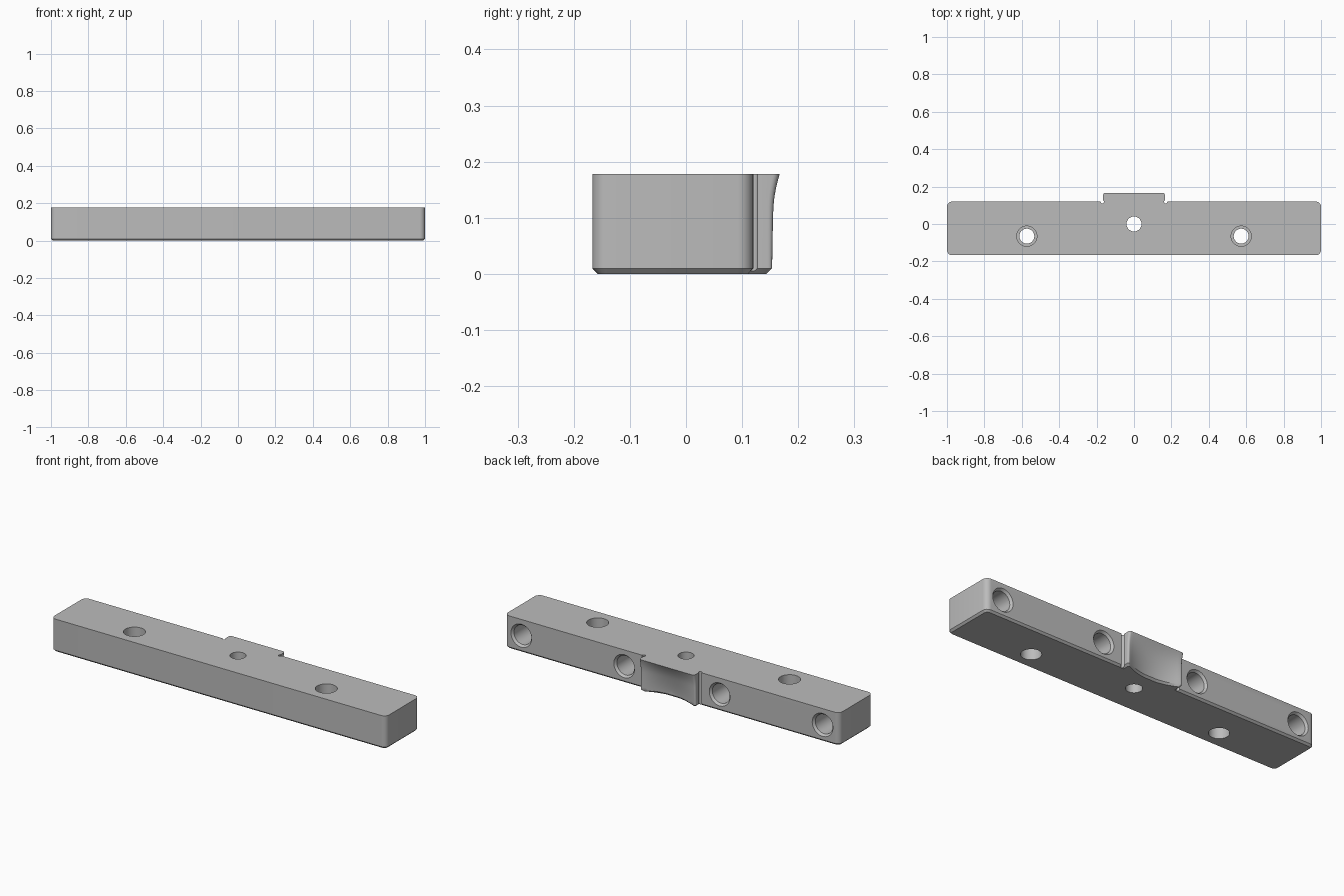
import bpy, bmesh
from math import sin, cos, pi, radians, sqrt
from mathutils import Matrix, Vector

cube = bpy.data.objects.get("Cube")
if cube:
    bpy.data.objects.remove(cube, do_unlink=True)

grey = bpy.data.materials.new("plain grey")
grey.use_nodes = True
colour = (0.5, 0.5, 0.5, 1)
grey.diffuse_color = colour
grey.node_tree.nodes["Principled BSDF"].inputs["Base Color"].default_value = colour

HEIGHT, CHAMFER = 0.178, 0.01
FRONT, BACK = -0.167, 0.12
TAB_W = 0.165


def make_object(name, bm):
    bmesh.ops.recalc_face_normals(bm, faces=bm.faces)
    mesh = bpy.data.meshes.new(name)
    bm.to_mesh(mesh)
    bm.free()
    mesh.materials.append(grey)
    ob = bpy.data.objects.new(name, mesh)
    bpy.context.collection.objects.link(ob)
    return ob


def loft(name, rings):
    """Closed solid through a stack of equal-length rings."""
    bm = bmesh.new()
    rows = [[bm.verts.new(p) for p in ring] for ring in rings]
    n = len(rows[0])
    for low, high in zip(rows, rows[1:]):
        for i in range(n):
            j = (i + 1) % n
            bm.faces.new((low[i], low[j], high[j], high[i]))
    bm.faces.new(rows[0])
    bm.faces.new(rows[-1])
    return make_object(name, bm)


def hole_cutter(name, profile, matrix):
    """Turned cutter: profile lists (radius, distance along the axis)."""
    return loft(name, [[matrix @ Vector((r * cos(a), r * sin(a), d))
                        for a in (2 * pi * i / 40 for i in range(40))]
                       for r, d in profile])


def rounded_rect(x, front, back, r, z):
    pts = []
    corners = ((x, back), (-x, back), (-x, front), (x, front))
    for k, (cx, cy) in enumerate(corners):
        ox = cx - r if cx > 0 else cx + r
        oy = cy - r if cy == back else cy + r
        for i in range(7):
            a = pi / 2 * (k + i / 6)
            pts.append((ox + r * cos(a), oy + r * sin(a), z))
    return pts


# Bar with rounded upright corners and a chamfered underside
c = CHAMFER
bar = loft("mounting_bar", [
    rounded_rect(1 - c, FRONT + c, BACK - c, 0.018, 0),
    rounded_rect(1, FRONT, BACK, 0.028, c),
    rounded_rect(1, FRONT, BACK, 0.028, HEIGHT)])


# Rear tab: flat at the top edge, scooped towards the bottom
def tab_ring(z):
    inset = max(0, CHAMFER - z)
    w, r = TAB_W - inset, 0.012
    flare = 0.009 * max(0, (z - 0.11) / 0.068) ** 2
    scoop = 0.04 * (1 - (z / HEIGHT) ** 1.5)
    xs = [-w + r - r * cos(pi / 2 * i / 5) for i in range(5)]
    xs += [(w - r) * (i / 10 - 1) for i in range(21)]
    xs += [-x for x in reversed(xs[:5])]
    ring = [(-w, 0.09, z)]
    for x in xs:
        a = min(r, max(0, abs(x) - (w - r)))
        corner = r - sqrt(max(0, r * r - a * a))
        y = 0.158 + flare - inset - scoop * (1 - (x / w) ** 2) - corner
        ring.append((x, y, z))
    ring.append((w, 0.09, z))
    return ring


levels = [0, CHAMFER] + [CHAMFER + (HEIGHT - CHAMFER) * i / 14 for i in range(1, 15)]
tab = loft("rear_tab", [tab_ring(z) for z in levels])

# Cutters: stepped screw holes, centre hole, relief notches, rear sockets
cutters = [hole_cutter("centre_hole_cutter", [(0.04, -0.1), (0.04, 0.3)],
                       Matrix.Identity(4))]
step = [(0.05, -0.1), (0.05, 0.07), (0.04, 0.07), (0.04, 0.1), (0.054, 0.1), (0.054, 0.3)]
socket = [(0.052, -0.2), (0.052, -0.012), (0.062, 0), (0.062, 0.01)]
for s in (-1, 1):
    cutters.append(hole_cutter("screw_hole_cutter", step,
                               Matrix.Translation((s * 0.573, -0.065, 0))))
    cutters.append(hole_cutter("notch_cutter", [(0.009, -0.1), (0.009, 0.3)],
                               Matrix.Translation((s * 0.169, 0.119, 0))))
    for x in (0.285, 0.9):
        cutters.append(hole_cutter("rear_socket_cutter", socket,
                                   Matrix.Translation((s * x, BACK, 0.09))
                                   @ Matrix.Rotation(-pi / 2, 4, 'X')))

# Join the tab and drill the holes
for tool, operation in [(tab, 'UNION')] + [(k, 'DIFFERENCE') for k in cutters]:
    mod = bar.modifiers.new(tool.name, 'BOOLEAN')
    mod.operation, mod.solver, mod.object = operation, 'EXACT', tool
    tool.hide_render = True
bpy.context.view_layer.update()
graph = bpy.context.evaluated_depsgraph_get()
result = bpy.data.meshes.new_from_object(bar.evaluated_get(graph))
bar.modifiers.clear()
bar.data = result
for tool in [tab] + cutters:
    bpy.data.objects.remove(tool, do_unlink=True)

# Smooth curved walls, keep machined edges crisp
bpy.ops.object.select_all(action='DESELECT')
bar.select_set(True)
bpy.context.view_layer.objects.active = bar
bpy.ops.object.shade_smooth_by_angle(angle=radians(30))
